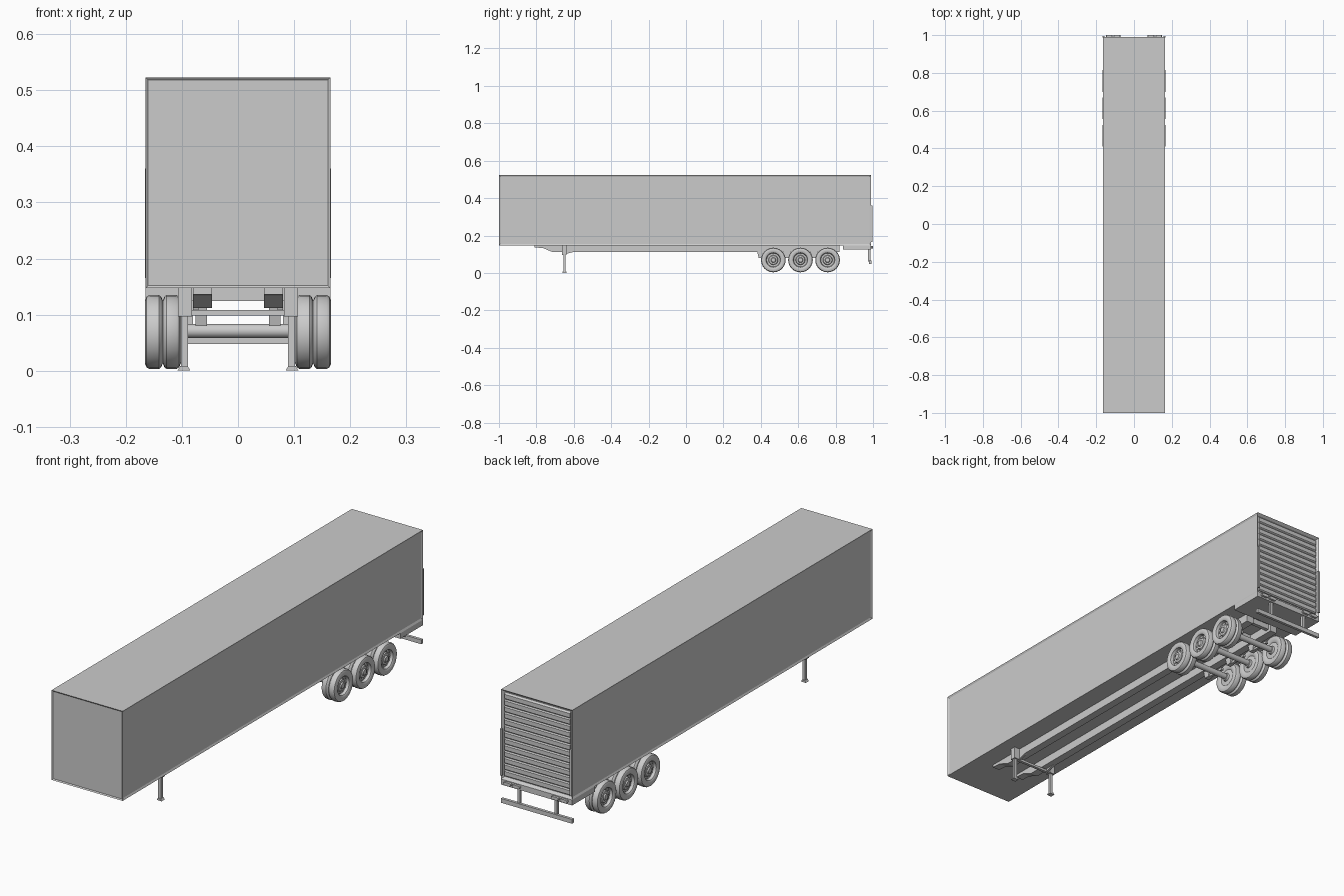
import bpy, bmesh, math
from mathutils import Vector, Matrix

if "Cube" in bpy.data.objects:
    bpy.data.objects.remove(bpy.data.objects["Cube"])


def finish(name, bm, smooth=None):
    bmesh.ops.recalc_face_normals(bm, faces=bm.faces)
    mesh = bpy.data.meshes.new(name)
    bm.to_mesh(mesh)
    bm.free()
    ob = bpy.data.objects.new(name, mesh)
    bpy.context.collection.objects.link(ob)
    if smooth:
        bpy.ops.object.select_all(action='DESELECT')
        ob.select_set(True)
        bpy.context.view_layer.objects.active = ob
        bpy.ops.object.shade_smooth_by_angle(angle=math.radians(smooth))
    return ob


def box_mesh(x, y, z):
    bm = bmesh.new()
    bmesh.ops.create_cube(bm, size=1)
    for v in bm.verts:
        v.co = Vector([(r[0] + r[1]) / 2 + c * (r[1] - r[0]) for c, r in zip(v.co, (x, y, z))])
    return bm


def box(name, x, y, z):
    return finish(name, box_mesh(x, y, z))


def prism(name, pts, x0, x1):
    """Extrude a (y, z) outline along x."""
    bm = bmesh.new()
    face = bm.faces.new([bm.verts.new((x0, y, z)) for y, z in pts])
    ext = bmesh.ops.extrude_face_region(bm, geom=[face])['geom']
    bmesh.ops.translate(bm, vec=(x1 - x0, 0, 0), verts=[g for g in ext if isinstance(g, bmesh.types.BMVert)])
    return finish(name, bm)


def cylinder_x(name, x0, x1, y, z, r, n=16):
    bm = bmesh.new()
    m = Matrix.Translation(((x0 + x1) / 2, y, z)) @ Matrix.Rotation(math.pi / 2, 4, 'Y')
    bmesh.ops.create_cone(bm, cap_ends=True, segments=n, radius1=r, radius2=r, depth=abs(x1 - x0), matrix=m)
    return finish(name, bm, 40)


def lathe_x(name, prof, side, y, z, n=24):
    """Spin an (x, radius) profile around an axis parallel to x."""
    bm = bmesh.new()
    vs = [bm.verts.new((side * x, y, z + r)) for x, r in prof]
    es = [bm.edges.new(p) for p in zip(vs, vs[1:])]
    bmesh.ops.spin(bm, geom=vs + es, cent=(0, y, z), axis=(1, 0, 0), angle=2 * math.pi, steps=n)
    bmesh.ops.remove_doubles(bm, verts=bm.verts, dist=1e-5)
    return finish(name, bm, 35)


W, BOT, TOP, BACK = 0.165, 0.147, 0.523, 0.99

# Cargo body with recessed side, front and rear panels
bm = box_mesh((-W, W), (-1, BACK), (BOT, TOP))
bm.normal_update()
for axis, sign, rim, depth in ((0, 1, .011, .004), (0, -1, .011, .004), (1, -1, .007, .004), (1, 1, .013, .012)):
    f = [f for f in bm.faces if f.normal[axis] * sign > .9 and f.calc_area() > .05]
    f = max(f, key=lambda q: q.calc_area())
    bmesh.ops.inset_individual(bm, faces=[f], thickness=rim, depth=0)
    bmesh.ops.translate(bm, vec=-f.normal * depth, verts=f.verts[:])
finish("cargo_body", bm)

# Slatted rear door
n, z0, z1 = 13, BOT + .013, TOP - .013
h = (z1 - z0) / n
outline = [(BACK - .013, z1), (BACK - .013, z0)]
for i in range(n):
    a = z0 + i * h
    outline += [(BACK - .008, a), (BACK - .003, a + h * .15), (BACK - .003, a + h * .8), (BACK - .008, a + h * .95)]
prism("rear_door_slats", outline, -W + .013, W - .013)

# Rear sill under the door
box("rear_sill", (-W, W), (.84, BACK), (.124, BOT))

# Chassis parts that repeat left and right
rail = [(-.81, BOT), (-.81, .136), (-.765, .133), (-.715, .112), (.82, .112), (.82, BOT)]
wheel_y = (.467, .612, .757)
wz = .069
tyre = [(.097, 0), (.097, .016), (.106, .018), (.108, .036), (.104, .042), (.102, .056), (.105, .063),
        (.110, .066), (.127, .066), (.131, .063), (.134, .056), (.137, .063), (.141, .066), (.158, .066),
        (.163, .063), (.166, .056), (.165, .043), (.162, .039), (.150, .036), (.149, .026),
        (.155, .023), (.156, .014), (.161, .011), (.161, 0)]
for s in (-1, 1):
    def X(a, b):
        return sorted((s * a, s * b))
    prism("chassis_rail", rail, *X(.046, .08))
    # Landing leg: housing, leg and foot
    box("landing_leg_housing", X(.082, .107), (-.662, -.638), (.097, BOT))
    box("landing_leg", X(.089, .102), (-.656, -.644), (.005, .1))
    bm = box_mesh(X(.085, .108), (-.66, -.64), (0, .008))
    for v in bm.verts:
        if v.co.z > .004:
            v.co.x += (s * .0955 - v.co.x) * .4
    finish("landing_foot", bm)
    prism("landing_brace", [(-.65, .1), (-.65, .108), (-.58, .125), (-.58, .117)], *X(.07, .08))
    # Suspension hangers and trailing arms
    for y in (.40, .54, .685):
        prism("suspension_hanger", [(y - .02, .115), (y + .02, .115), (y + .011, .08), (y - .011, .08)], *X(.055, .076))
        box("trailing_arm", X(.06, .071), (y, y + .09), (.08, .09))
    # Twin wheels with lug nuts
    for y in wheel_y:
        lathe_x("twin_wheel", tyre, s, y, wz)
        for k in range(10):
            a = k * math.tau / 10
            cylinder_x("lug_nut", *X(.148, .153), y + .031 * math.cos(a), wz + .031 * math.sin(a), .003, 6)
    # Rear bumper post, corner grab strip and tail lights
    box("bumper_post", X(.08, .092), (.974, .986), (.06, .126))
    box("rear_grab_strip", X(.157, .1655), (BACK - .002, .996), (.165, .36))
    for cx in (.09, .131):
        pts = []
        for c0, st in ((.011, -90), (-.011, 90)):
            for k in range(5):
                a = math.radians(st + 45 * k)
                pts.append((s * cx + c0 + .0065 * math.cos(a), .137 + .0065 * math.sin(a)))
        bm = bmesh.new()
        face = bm.faces.new([bm.verts.new((x, BACK - .002, z)) for x, z in pts])
        ext = bmesh.ops.extrude_face_region(bm, geom=[face])['geom']
        bmesh.ops.translate(bm, vec=(0, .012, 0), verts=[g for g in ext if isinstance(g, bmesh.types.BMVert)])
        finish("tail_light", bm)

# Axles
for y in wheel_y:
    cylinder_x("axle", -.11, .11, y, .071, .0125)

# Cross members
box("landing_leg_crossbar", (-.09, .09), (-.656, -.644), (.098, .108))
for y in (.54, .685, .80):
    box("chassis_crossmember", (-.05, .05), (y - .008, y + .008), (.124, BOT))

# Rear bumper bar
box("rear_bumper_bar", (-W, W), (.979, .991), (.048, .066))
